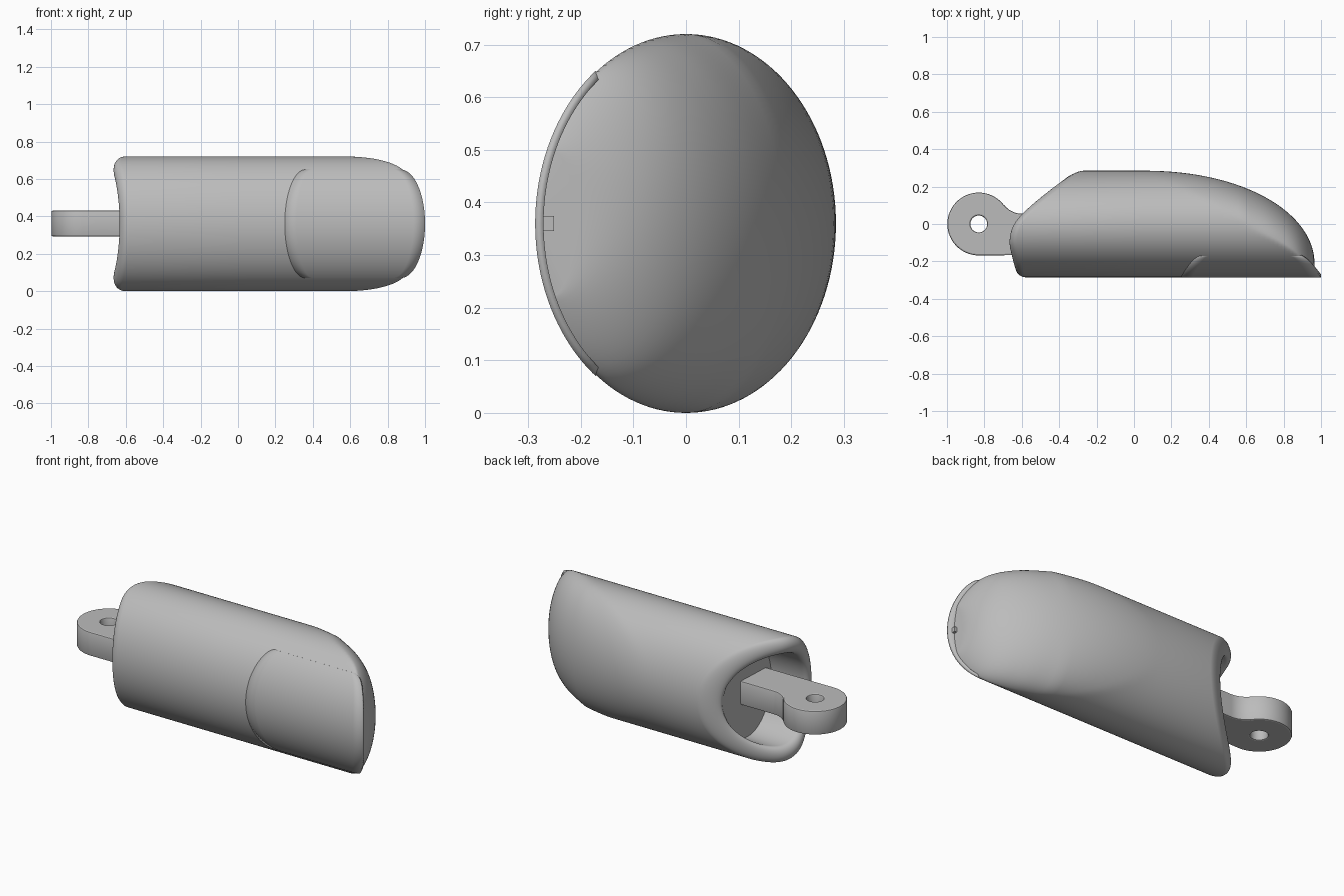
import bpy, bmesh
from math import sin, cos, pi, sqrt, acos, radians
from mathutils import Vector

if "Cube" in bpy.data.objects:
    bpy.data.objects.remove(bpy.data.objects["Cube"])

HY, HZ, MID = 0.285, 0.36, 0.36      # half width, half height, axis height
SEG = 128
BORE = 0.74

grey = bpy.data.materials.new("plain grey")
grey.use_nodes = True
grey.diffuse_color = (0.5, 0.5, 0.5, 1)
grey.node_tree.nodes["Principled BSDF"].inputs["Base Color"].default_value = (0.5, 0.5, 0.5, 1)


def curve_at(points, t):
    """Smooth curve through a few (t, value) points."""
    n = len(points)
    t = min(max(t, points[0][0]), points[-1][0])
    i = next(k for k in range(n - 1) if t <= points[k + 1][0])

    def slope(k):
        a, b = points[max(k - 1, 0)], points[min(k + 1, n - 1)]
        return (b[1] - a[1]) / (b[0] - a[0])
    (t0, v0), (t1, v1) = points[i], points[i + 1]
    h = t1 - t0
    s = (t - t0) / h
    return (v0 * (1 + 2 * s) * (1 - s) ** 2 + slope(i) * h * s * (1 - s) ** 2
            + v1 * s * s * (3 - 2 * s) - slope(i + 1) * h * s * s * (1 - s))


def finish(obj, angle=35):
    obj.data.materials.clear()
    obj.data.materials.append(grey)
    bpy.ops.object.select_all(action='DESELECT')
    obj.select_set(True)
    bpy.context.view_layer.objects.active = obj
    bpy.ops.object.shade_smooth_by_angle(angle=radians(angle))


def mesh_object(name, bm):
    bmesh.ops.recalc_face_normals(bm, faces=bm.faces)
    mesh = bpy.data.meshes.new(name)
    bm.to_mesh(mesh)
    bm.free()
    obj = bpy.data.objects.new(name, mesh)
    bpy.context.collection.objects.link(obj)
    return obj


# Slanted open end, and the line where the tube turns into the rounded tip
OPEN_END = [(-0.285, -0.62), (-0.18, -0.65), (-0.09, -0.665), (0, -0.64),
            (0.08, -0.57), (0.18, -0.45), (0.285, -0.31)]
SEAM = [(0.05, 0.285), (0.2, 0.225), (0.4, 0.12), (0.62, -0.02),
        (0.75, -0.085), (0.87, -0.16), (0.965, -0.262)]
TIP_START, TIP_END = 0.05, 0.965


def tube_ring(scale, inset, end=None):
    ring = []
    for i in range(SEG):
        a = 2 * pi * i / SEG
        y = -HY * scale * cos(a)
        x = curve_at(OPEN_END, y) + inset
        if end is not None:
            x = max(end, x)
        ring.append((x, y, MID + HZ * scale * sin(a)))
    return ring


def tip_ring(x):
    seam = curve_at(SEAM, x)
    t = (x - TIP_START) / (TIP_END - TIP_START)
    back = -0.21 + (HY + 0.21) * sqrt(max(0, 1 - t ** 2.1))
    seam_a = acos(max(-1, min(1, -seam / HY)))
    ring = []
    for i in range(SEG):
        a = 2 * pi * i / SEG
        side = 1 if a <= pi else -1
        a = min(a, 2 * pi - a)
        y, z = -HY * cos(a), HZ * sin(a)
        if y > seam and seam > 0:
            y = seam + (y - seam) * (back - seam) / max(HY - seam, 1e-5)
        elif y > seam:
            u = (a - seam_a) / (pi - seam_a) * pi / 2
            y, z = seam + (back - seam) * sin(u), HZ * sin(seam_a) * cos(u)
        ring.append((x, y, MID + side * z))
    return ring


# Body: bore, rounded rim, tube and tip lofted in one skin
rings = [tube_ring(BORE, 0.03, -0.4)]
for k in range(13):
    a = pi * k / 12
    rings.append(tube_ring((1 + BORE) / 2 - (1 - BORE) / 2 * cos(a), 0.04 * (1 - sin(a))))
rings += [tip_ring(TIP_START + (TIP_END - TIP_START) * sin(pi / 2 * k / 40)) for k in range(41)]

bm = bmesh.new()
loops = [[bm.verts.new(p) for p in ring] for ring in rings]
for a, b in zip(loops, loops[1:]):
    for i in range(SEG):
        j = (i + 1) % SEG
        bm.faces.new((a[i], a[j], b[j], b[i]))
bm.faces.new(loops[0])
bm.faces.new(loops[-1])
finish(mesh_object("finger_body", bm), 40)

# Nail plate wrapped on the front of the tube
bm = bmesh.new()
ROWS, COLS = 48, 12
grid = []
for r in range(ROWS + 1):
    w = sin(-pi / 2 + pi * r / ROWS)
    bulge = sqrt(max(0, 1 - w * w))
    z = 0.29 * w
    y = -HY * 1.006 * sqrt(1 - (z / (HZ * 1.006)) ** 2)
    left, right = 0.36 - 0.11 * bulge, 0.87 + 0.13 * bulge
    grid.append([bm.verts.new((left + (right - left) * c / COLS, y, MID + z))
                 for c in range(COLS + 1)])
for a, b in zip(grid, grid[1:]):
    for c in range(COLS):
        bm.faces.new((a[c], a[c + 1], b[c + 1], b[c]))
nail = mesh_object("nail_plate", bm)
if nail.data.polygons[0].normal.y > 0:
    nail.data.flip_normals()
thick = nail.modifiers.new("thickness", 'SOLIDIFY')
thick.thickness = 0.016
thick.offset = -1
finish(nail)

# Small peg under the nail tip
bpy.ops.mesh.primitive_cube_add(size=1, location=(0.965, -0.263, MID))
peg = bpy.context.object
peg.name = "nail_peg"
peg.scale = (0.03, 0.024, 0.028)
finish(peg)


# Hinge tab: rounded lug with a hole and a neck reaching into the bore
def arc(cx, cy, r, start, stop, n):
    return [(cx + r * cos(radians(start + (stop - start) * k / n)),
             cy + r * sin(radians(start + (stop - start) * k / n))) for k in range(n + 1)]


outline = ([(-0.38, -0.165)] + arc(-0.83, 0, 0.168, 270, 37, 48)
           + arc(-0.599, 0.175, 0.12, 217, 270, 12) + [(-0.38, 0.055)])
data = bpy.data.curves.new("hinge_tab", 'CURVE')
data.dimensions = '2D'
data.fill_mode = 'BOTH'
data.extrude = 0.061
data.bevel_depth = 0.008
data.bevel_resolution = 1
data.offset = -0.008
for path in (outline, arc(-0.83, 0, 0.045, 0, 348.75, 31)):
    spline = data.splines.new('POLY')
    spline.points.add(len(path) - 1)
    for point, (x, y) in zip(spline.points, path):
        point.co = (x, y, 0, 1)
    spline.use_cyclic_u = True
tab = bpy.data.objects.new("hinge_tab", data)
bpy.context.collection.objects.link(tab)
tab.location = Vector((0, 0, 0.362))
bpy.ops.object.select_all(action='DESELECT')
tab.select_set(True)
bpy.context.view_layer.objects.active = tab
bpy.ops.object.convert(target='MESH')
finish(bpy.context.object)
